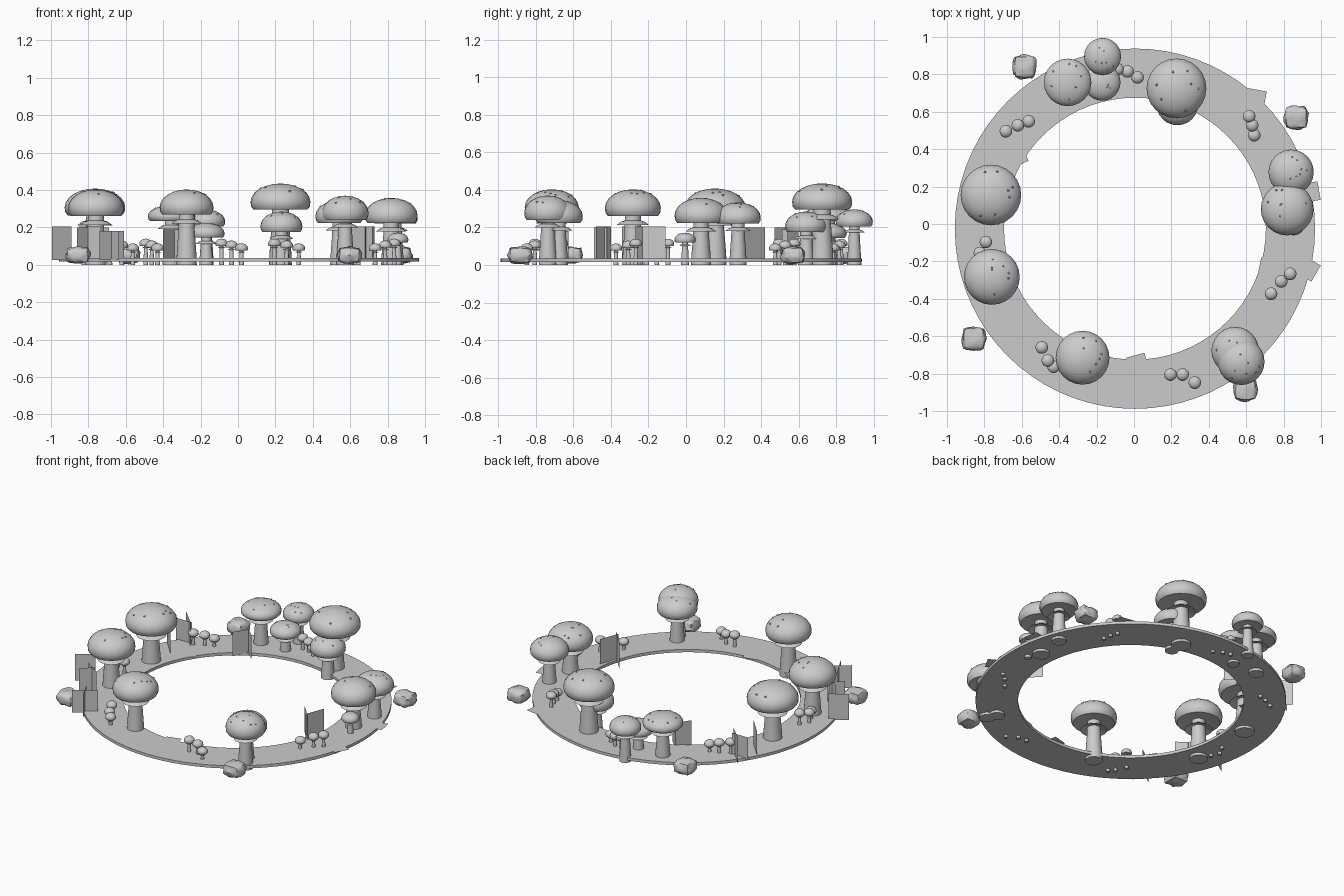
import bpy, bmesh, math, random
from mathutils import Vector, noise

if "Cube" in bpy.data.objects:
    bpy.data.objects.remove(bpy.data.objects["Cube"])

random.seed(4)
grey = bpy.data.materials.new("plain_grey")
grey.diffuse_color = (0.6, 0.6, 0.6, 1)
grey.use_nodes = True
grey.node_tree.nodes["Principled BSDF"].inputs["Base Color"].default_value = grey.diffuse_color


def finish(name, bm, angle=40):
    bmesh.ops.recalc_face_normals(bm, faces=bm.faces)
    mesh = bpy.data.meshes.new(name)
    bm.to_mesh(mesh)
    bm.free()
    ob = bpy.data.objects.new(name, mesh)
    bpy.context.collection.objects.link(ob)
    mesh.materials.append(grey)
    bpy.ops.object.select_all(action='DESELECT')
    ob.select_set(True)
    bpy.context.view_layer.objects.active = ob
    bpy.ops.object.shade_smooth_by_angle(angle=math.radians(angle))
    return ob


def lathe(bm, profile, cx, cy, n, closed=False):
    """Spin (radius, z) points around a vertical axis; radius 0 makes a pole."""
    rings = []
    for r, z in profile:
        if r == 0:
            rings.append([bm.verts.new((cx, cy, z))] * n)
        else:
            rings.append([bm.verts.new((cx + r * math.cos(math.tau * i / n),
                                        cy + r * math.sin(math.tau * i / n), z))
                          for i in range(n)])
    pairs = list(zip(rings, rings[1:]))
    if closed:
        pairs.append((rings[-1], rings[0]))
    for a, b in pairs:
        for i in range(n):
            j = (i + 1) % n
            quad = list(dict.fromkeys([a[i], a[j], b[j], b[i]]))
            bm.faces.new(quad)


def mushroom(name, x, y, R, rim, top, n=24, spots=0):
    h = top - rim
    # stem with a flared foot
    bm = bmesh.new()
    lathe(bm, [(0, 0), (.38 * R, 0), (.36 * R, .25 * rim), (.3 * R, .7 * rim),
               (.28 * R, rim + .15 * h), (0, rim + .15 * h)], x, y, n)
    finish(name + "_stem", bm)
    # skirt below the cap
    s = rim - .33 * R
    bm = bmesh.new()
    lathe(bm, [(.29 * R, s + .16 * R), (.42 * R, s + .12 * R), (.58 * R, s),
               (.5 * R, s + .02 * R), (.29 * R, s + .08 * R)], x, y, n)
    finish(name + "_skirt", bm)
    # domed cap with a nearly flat underside
    bm = bmesh.new()
    prof = [(0, rim + .08 * h), (.5 * R, rim + .05 * h), (.9 * R, rim), (.98 * R, rim + .12 * h)]
    for k in range(6):
        a = math.radians(90 * k / 6)
        prof.append((R * math.cos(a), rim + .3 * h + .7 * h * math.sin(a)))
    prof.append((0, top))
    lathe(bm, prof, x, y, n)
    # small raised spots
    for k in range(spots):
        a, e = random.uniform(0, math.tau), random.uniform(.6, 1.3)
        p = Vector((x + R * math.cos(e) * math.cos(a), y + R * math.cos(e) * math.sin(a),
                    rim + .3 * h + .68 * h * math.sin(e)))
        g = bmesh.ops.create_icosphere(bm, subdivisions=1, radius=.045 * R)
        bmesh.ops.translate(bm, verts=g["verts"], vec=p)
    finish(name + "_cap", bm)


# ring path
bm = bmesh.new()
lathe(bm, [(.70, .017), (.963, .017), (.963, .036), (.70, .036)], .005, -.025, 72, closed=True)
finish("ring_path", bm)

# large mushrooms: x, y, cap radius, cap underside, cap top
large = [(-.355, .757, .127, .235, .32), (-.168, .896, .099, .205, .296),
         (-.17, .757, .098, .145, .225), (.227, .725, .16, .295, .435),
         (.232, .64, .112, .175, .285), (.84, .277, .121, .22, .333),
         (.819, .08, .141, .225, .358), (-.765, .155, .162, .265, .408),
         (-.76, -.283, .149, .262, .403), (-.275, -.715, .144, .268, .403),
         (.541, -.677, .127, .225, .345), (.573, -.736, .125, .24, .37)]
for i, m in enumerate(large):
    mushroom(f"large_mushroom_{i + 1}", *m, spots=7)
mushroom("medium_mushroom", .855, -.005, .056, .12, .172)

# small mushrooms in groups of three
small = [(-.088, .827), (-.035, .816), (.019, .784), (.616, .576), (.632, .528), (.643, .475),
         (-.685, .496), (-.621, .528), (-.563, .549), (-.792, -.096), (-.824, -.155), (-.80, -.21),
         (-.493, -.66), (-.461, -.73), (-.43, -.763), (.195, -.805), (.26, -.805), (.325, -.848),
         (.835, -.267), (.787, -.307), (.733, -.373)]
for i, (x, y) in enumerate(small):
    t = (.14, .13, .115)[i % 3]
    mushroom(f"small_mushroom_{i + 1}", x, y, .034, t - .038, t, n=14)

# lumpy boulders outside the ring
for i, (x, y) in enumerate([(-.584, .84), (.867, .57), (-.856, -.613), (.595, -.885)]):
    bm = bmesh.new()
    bmesh.ops.create_cube(bm, size=2)
    bmesh.ops.subdivide_edges(bm, edges=bm.edges[:], cuts=5, use_grid_fill=True)
    for v in bm.verts:
        p = v.co.lerp(v.co.normalized() * 1.25, .65)
        p *= 1 + .16 * noise.noise(v.co * 1.7 + Vector((i * 5, 0, 0)))
        v.co = Vector((x + p.x * .056, y + p.y * .056, .052 + p.z * .04))
    ob = finish(f"boulder_{i + 1}", bm, 45)
    ob.rotation_euler.z = 0

# upright plant cards: x0, y0, x1, y1, top height
cards = [(-.995, -.34, -.89, -.27, .205), (-.86, -.49, -.79, -.42, .2),
         (-.85, -.40, -.735, -.48, .205), (-.74, -.74, -.61, -.645, .18),
         (-.71, -.625, -.635, -.77, .18), (-.40, .51, -.34, .60, .19),
         (-.34, .60, -.275, .54, .19), (.61, -.15, .72, -.27, .205),
         (.73, -.11, .68, -.24, .205), (-.82, .50, -.70, .50, .18),
         (-.80, .58, -.69, .47, .2), (-.83, .42, -.73, .31, .2)]
for i, (x0, y0, x1, y1, t) in enumerate(cards):
    bm = bmesh.new()
    bm.faces.new([bm.verts.new(c) for c in
                  ((x0, y0, .025), (x1, y1, .025), (x1, y1, t), (x0, y0, t))])
    finish(f"plant_card_{i + 1}", bm)

# flat leaf cards lying on the path: x, y, side, turn in degrees
leaves = [(-.61, -.525, .14, -15), (-.65, .37, .13, 25), (.72, -.235, .1, -12),
          (.64, .66, .12, -10), (.94, .17, .1, 10), (.93, -.24, .1, -30), (.02, -.75, .1, 15)]
for i, (x, y, side, turn) in enumerate(leaves):
    bm = bmesh.new()
    r = side / math.sqrt(2)
    lathe_angles = [math.radians(turn + 45 + 90 * k) for k in range(4)]
    bm.faces.new([bm.verts.new((x + r * math.cos(a), y + r * math.sin(a), .039))
                  for a in lathe_angles])
    finish(f"leaf_card_{i + 1}", bm)
